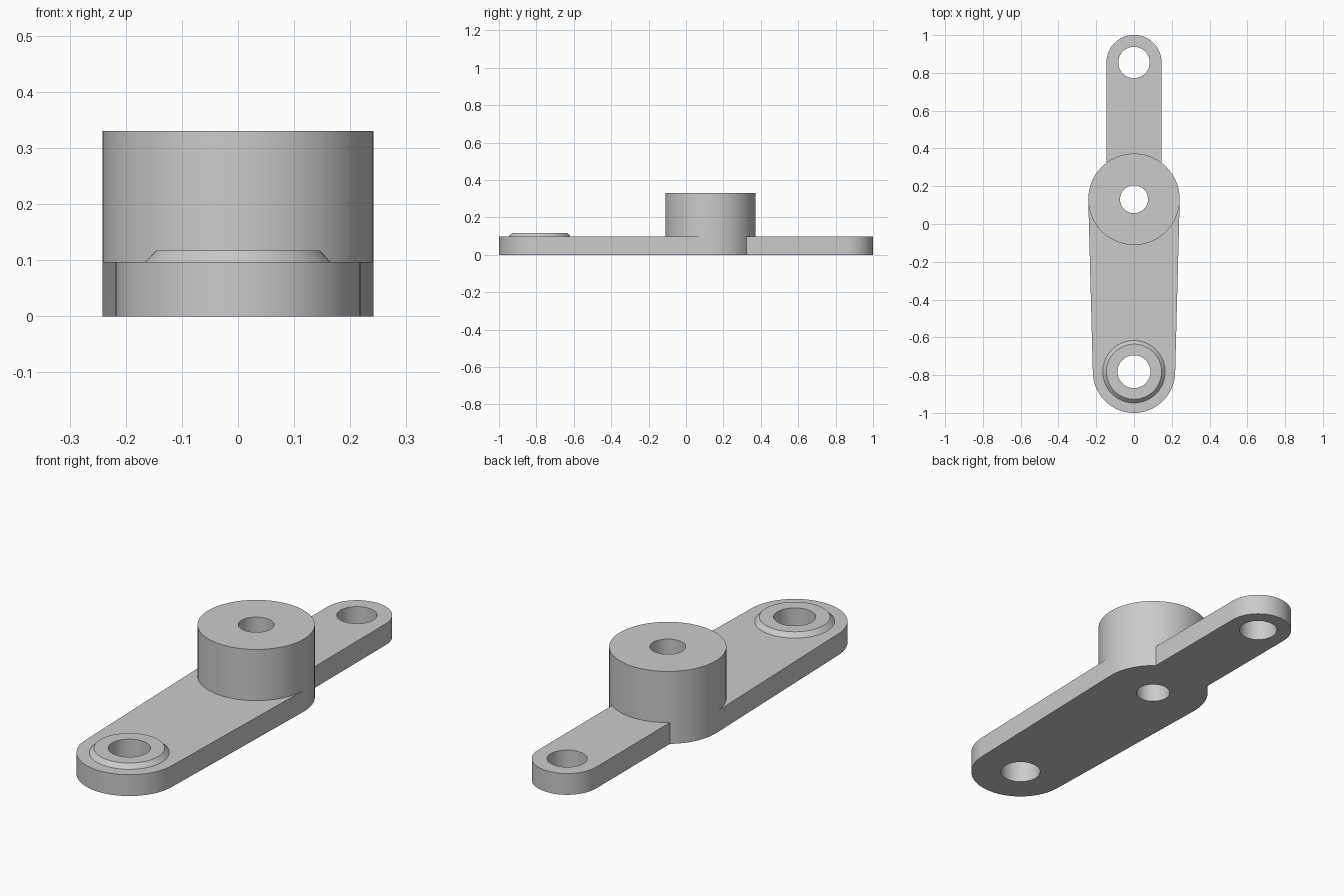
import bpy
import bmesh
from math import pi, sin, cos, asin, acos, radians

default = bpy.data.objects.get("Cube")
if default:
    bpy.data.objects.remove(default, do_unlink=True)

# Main sizes
PLATE_Z, BOSS_Z, HUB_Z = 0.097, 0.117, 0.33
FRONT_Y, HUB_Y, REAR_Y = -0.782, 0.131, 0.855
FRONT_R, HUB_R, REAR_R = 0.218, 0.242, 0.146
BOSS_R, BOSS_TOP_R = 0.165, 0.146

bm = bmesh.new()
verts = {}


def vert(x, y, z):
    key = (round(x, 5), round(y, 5), round(z, 5))
    if key not in verts:
        verts[key] = bm.verts.new(key)
    return verts[key]


def arc(cy, r, start, end, full_steps=72):
    n = max(2, round(abs(end - start) / (2 * pi) * full_steps))
    return [(r * cos(start + (end - start) * i / n),
             cy + r * sin(start + (end - start) * i / n)) for i in range(n + 1)]


def circle(cy, r):
    return arc(cy, r, 0, 2 * pi)[:-1]


def clean(points):
    """Drop neighbouring repeats so a joined outline closes properly."""
    result = []
    for p in points:
        if not result or abs(p[0] - result[-1][0]) + abs(p[1] - result[-1][1]) > 1e-4:
            result.append(p)
    if abs(result[0][0] - result[-1][0]) + abs(result[0][1] - result[-1][1]) < 1e-4:
        result.pop()
    return result


def wall(lower, z0, upper, z1):
    a = [vert(x, y, z0) for x, y in lower]
    b = [vert(x, y, z1) for x, y in upper]
    for i in range(len(a)):
        j = (i + 1) % len(a)
        bm.faces.new((a[i], a[j], b[j], b[i]))


def cap(z, *loops):
    """Fill the flat area inside the first loop, leaving the others open."""
    edges = []
    for loop in loops:
        vs = [vert(x, y, z) for x, y in loop]
        for i, v in enumerate(vs):
            w = vs[(i + 1) % len(vs)]
            edges.append(bm.edges.get((v, w)) or bm.edges.new((v, w)))
    bmesh.ops.triangle_fill(bm, edges=edges, use_beauty=True, normal=(0, 0, 1))


# Arcs of the hub, split where the two arms meet it
taper = -asin((HUB_R - FRONT_R) / (HUB_Y - FRONT_Y))
corner = acos(REAR_R / HUB_R)
hub_right = arc(HUB_Y, HUB_R, taper, corner)
hub_back = arc(HUB_Y, HUB_R, corner, pi - corner)
hub_left = arc(HUB_Y, HUB_R, pi - corner, pi - taper)
hub_front = arc(HUB_Y, HUB_R, pi - taper, 2 * pi + taper)
front_end = arc(FRONT_Y, FRONT_R, pi - taper, 2 * pi + taper)
rear_end = arc(REAR_Y, REAR_R, 0, pi)

outline = clean(front_end + hub_right + rear_end + hub_left)
hub = clean(hub_right + hub_back + hub_left + hub_front)
front_hole = circle(FRONT_Y, 0.087)
hub_hole = circle(HUB_Y, 0.074)
rear_hole = circle(REAR_Y, 0.083)
boss, boss_top = circle(FRONT_Y, BOSS_R), circle(FRONT_Y, BOSS_TOP_R)

# Sides: plate, hub, bevelled boss and the three bores
wall(outline, 0, outline, PLATE_Z)
wall(hub, PLATE_Z, hub, HUB_Z)
wall(boss, PLATE_Z, boss_top, BOSS_Z)
wall(front_hole, 0, front_hole, BOSS_Z)
wall(hub_hole, 0, hub_hole, HUB_Z)
wall(rear_hole, 0, rear_hole, PLATE_Z)

# Flat faces: underside, both arms, hub top and boss top
cap(0, outline, front_hole, hub_hole, rear_hole)
cap(PLATE_Z, clean(front_end + hub_front[::-1]), boss)
cap(PLATE_Z, clean(hub_back[::-1] + rear_end), rear_hole)
cap(HUB_Z, hub, hub_hole)
cap(BOSS_Z, boss_top, front_hole)
bmesh.ops.recalc_face_normals(bm, faces=bm.faces[:])

mesh = bpy.data.meshes.new("lever_arm")
bm.to_mesh(mesh)
bm.free()
lever = bpy.data.objects.new("lever_arm", mesh)
bpy.context.collection.objects.link(lever)

# Plain grey finish
grey = bpy.data.materials.new("plain_grey")
grey.use_nodes = True
colour = (0.6, 0.6, 0.6, 1)
grey.diffuse_color = colour
grey.node_tree.nodes["Principled BSDF"].inputs["Base Color"].default_value = colour
mesh.materials.append(grey)

bpy.ops.object.select_all(action='DESELECT')
lever.select_set(True)
bpy.context.view_layer.objects.active = lever
bpy.ops.object.shade_smooth_by_angle(angle=radians(30))
